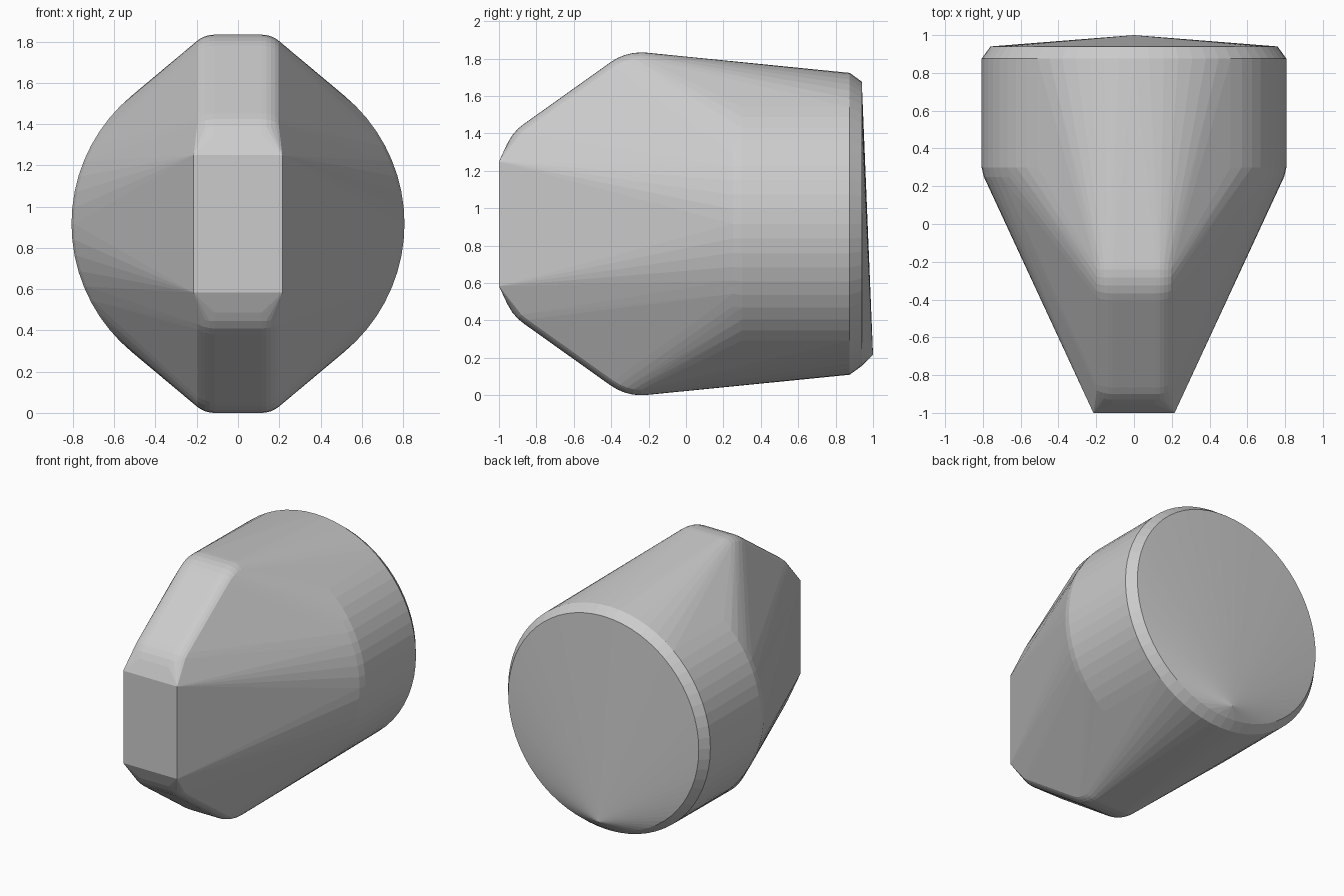
import bpy, bmesh, math

if "Cube" in bpy.data.objects:
    bpy.data.objects.remove(bpy.data.objects["Cube"])

ZC = 0.917  # height of the body axis

grey = bpy.data.materials.new("light grey")
grey.diffuse_color = (0.6, 0.6, 0.6, 1)
grey.use_nodes = True
grey.node_tree.nodes["Principled BSDF"].inputs["Base Color"].default_value = grey.diffuse_color

bm = bmesh.new()


def ring(y, r, n=64):
    for i in range(n):
        a = 2 * math.pi * i / n
        bm.verts.new((r * math.sin(a), y, ZC + r * math.cos(a)))


# round rear barrel with chamfered rim and a low off-centre point at the back
for y, r in ((0.25, 0.795), (0.30, 0.807), (0.875, 0.807), (0.94, 0.76)):
    ring(y, r)
bm.verts.new((0, 1.0, 0.217))

# flat front plate
for x in (-0.215, 0.215):
    for z in (-0.333, 0.333):
        bm.verts.new((x, -1, ZC + z))

# rounded ridges above and below: (y, height from axis, tilt in degrees)
profile = [(-0.955, 0.43, 58), (-0.93, 0.472, 50), (-0.90, 0.507, 43),
           (-0.865, 0.535, 36)]
for b in (36, 27, 18, 9, 0, -5.5):
    t = math.radians(b)
    profile.append((-0.24 - 0.28 * math.sin(t),
                    0.9165 - 0.28 * (1 - math.cos(t)), b))
for y, h, b in profile:
    t = math.radians(b)
    for a in (0, 10, 20, 30, 39):
        s = math.radians(a)
        d = 0.13 * (1 - math.cos(s))
        x = 0.115 + 0.13 * math.sin(s)
        for sx in (-1, 1):
            for sz in (-1, 1):
                bm.verts.new((sx * x, y + d * math.sin(t),
                              ZC + sz * (h - d * math.cos(t))))

# skin everything as one convex shell
res = bmesh.ops.convex_hull(bm, input=bm.verts[:])
junk = {g for g in res["geom_interior"] + res["geom_unused"]
        if isinstance(g, bmesh.types.BMVert)}
bmesh.ops.delete(bm, geom=list(junk), context="VERTS")
bmesh.ops.dissolve_limit(bm, angle_limit=math.radians(0.3),
                         verts=bm.verts[:], edges=bm.edges[:])
bmesh.ops.recalc_face_normals(bm, faces=bm.faces[:])
low = min(v.co.z for v in bm.verts)
for v in bm.verts:
    v.co.z -= low

mesh = bpy.data.meshes.new("tapered_body")
bm.to_mesh(mesh)
bm.free()
mesh.materials.append(grey)
body = bpy.data.objects.new("tapered_body", mesh)
bpy.context.collection.objects.link(body)
